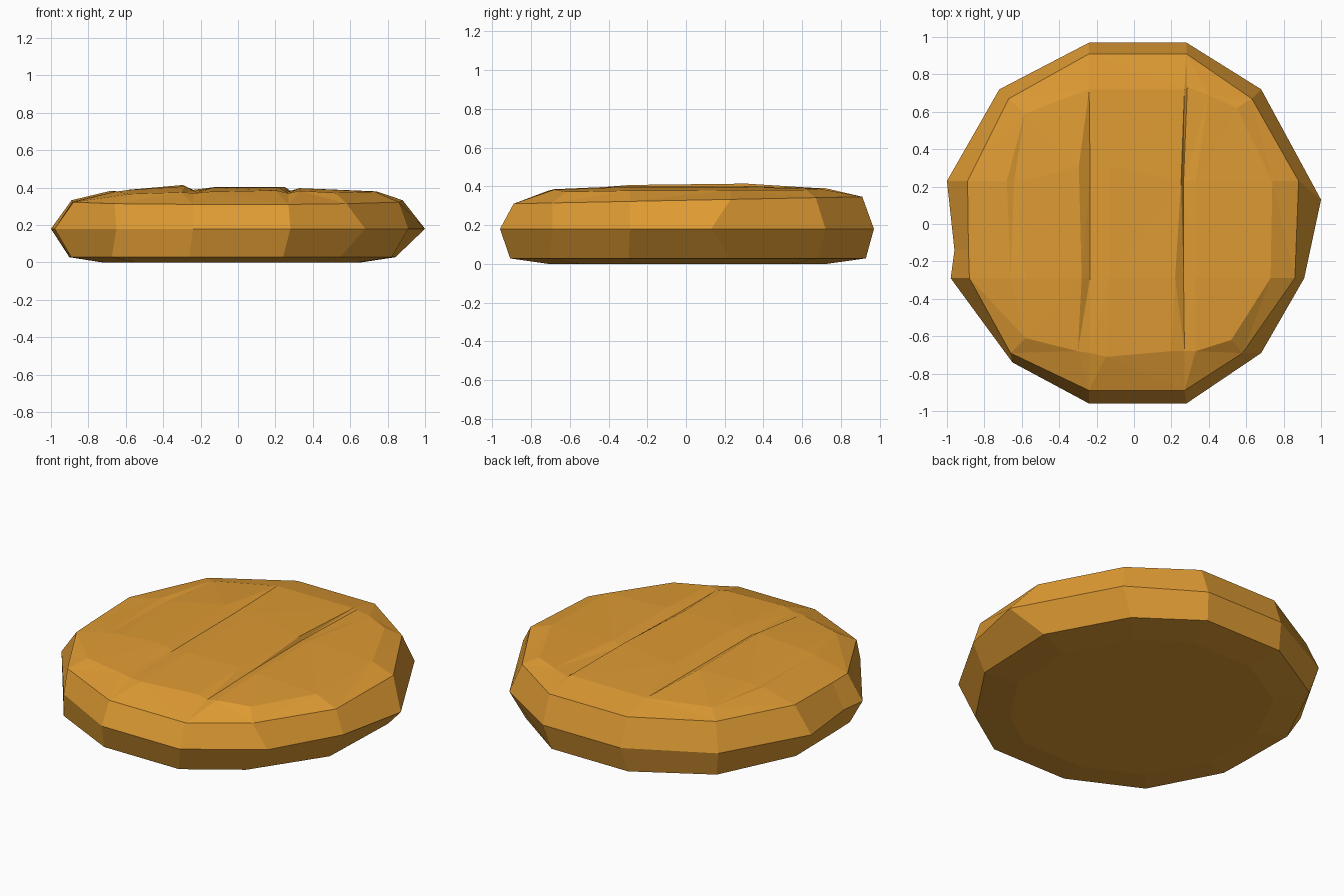
import bpy
import bmesh
from mathutils import Vector
from mathutils.geometry import delaunay_2d_cdt

cube = bpy.data.objects.get("Cube")
if cube:
    bpy.data.objects.remove(cube, do_unlink=True)


def make_material(name, colour):
    material = bpy.data.materials.new(name)
    material.use_nodes = True
    material.diffuse_color = colour
    shader = material.node_tree.nodes["Principled BSDF"]
    shader.inputs["Base Color"].default_value = colour
    shader.inputs["Roughness"].default_value = 0.8
    return material


# Widest outline of the disc, clockwise from the back
girth_outline = [(.28, .97), (.68, .72), (1, .13), (.91, -.29), (.68, -.69),
                 (.28, -.96), (-.24, -.96), (-.65, -.74), (-.98, -.29),
                 (-.96, -.14), (-1, .23), (-.72, .72), (-.24, .97)]

# Upper rim outline
rim_outline = [(.28, .91), (.63, .67), (.88, .23), (.86, -.29), (.58, -.69),
               (.27, -.89), (-.24, -.89), (-.66, -.69), (-.88, -.29),
               (-.885, -.14), (-.89, .23), (-.67, .67), (-.24, .91)]

# Ridge lines of the top: each groove has a lip, a floor and a far edge
right_lip = [(.2, -.68, .385), (.22, -.29, .402), (.252, .23, .402), (.27, .72, .39)]
right_floor = [(.27, -.68, .37), (.265, -.29, .376), (.265, .23, .379), (.285, .73, .38)]
right_edge = [(.33, -.68, .383), (.33, -.29, .397), (.33, .23, .397), (.4, .69, .388)]
middle_lip = [(-.3, -.68, .375), (-.28, -.29, .407), (-.295, .31, .414), (-.24, .72, .388)]
middle_floor = [(-.235, -.69, .37), (-.235, -.29, .381), (-.235, .3, .383), (-.24, .72, .388)]
middle_edge = [(-.15, -.71, .378), (-.13, -.29, .4), (-.13, .31, .402)]
left_lip = [(-.66, -.29, .378), (-.68, .23, .383), (-.585, .59, .375)]
left_floor = [(-.64, .23, .374), (-.585, .59, .375)]
left_edge = [(-.58, -.29, .388), (-.59, .23, .388)]
right_shoulder = [(.52, -.62, .372), (.73, -.29, .378), (.74, .23, .38), (.55, .62, .382)]
ridges = [right_lip, right_floor, right_edge, middle_lip, middle_floor,
          middle_edge, left_lip, left_floor, left_edge, right_shoulder,
          [(-.58, -.61, .366)]]


def rim_height(y):
    return .328 + .02 * y


bm = bmesh.new()


def ring(points):
    return [bm.verts.new(p) for p in points]


def bridge(lower, upper):
    for i in range(len(lower)):
        j = (i + 1) % len(lower)
        bm.faces.new((lower[i], upper[i], upper[j], lower[j]))


# Side walls and underside
base = ring([(x * .78 - .03, y * .8, 0) for x, y in rim_outline])
foot = ring([(x * .985 - .025, y * 1.02, .028) for x, y in rim_outline])
girth = ring([(x, y, .18) for x, y in girth_outline])
rim = ring([(x, y, rim_height(y)) for x, y in rim_outline])
bridge(base, foot)
bridge(foot, girth)
bridge(girth, rim)
bm.faces.new(base)

# Grooved top, spanned over the rim and the ridge lines
top = list(rim)
links = [(i, (i + 1) % len(rim)) for i in range(len(rim))]
found = {}
for ridge in ridges:
    ids = []
    for p in ridge:
        if p not in found:
            found[p] = len(top)
            top.append(bm.verts.new(p))
        ids.append(found[p])
    links += list(zip(ids, ids[1:]))
flat = [Vector((v.co.x, v.co.y)) for v in top]
spots, _, faces, origins, _, _ = delaunay_2d_cdt(flat, links, [], 1, 1e-5)
corners = []
for spot, origin in zip(spots, origins):
    corners.append(top[origin[0]] if origin else bm.verts.new((spot.x, spot.y, .385)))
for face in faces:
    bm.faces.new([corners[i] for i in face])

bmesh.ops.recalc_face_normals(bm, faces=bm.faces)
mesh = bpy.data.meshes.new("wooden_disc")
bm.to_mesh(mesh)
bm.free()
mesh.materials.append(make_material("warm_orange_brown", (.73, .325, .033, 1)))
disc = bpy.data.objects.new("wooden_disc", mesh)
bpy.context.collection.objects.link(disc)
